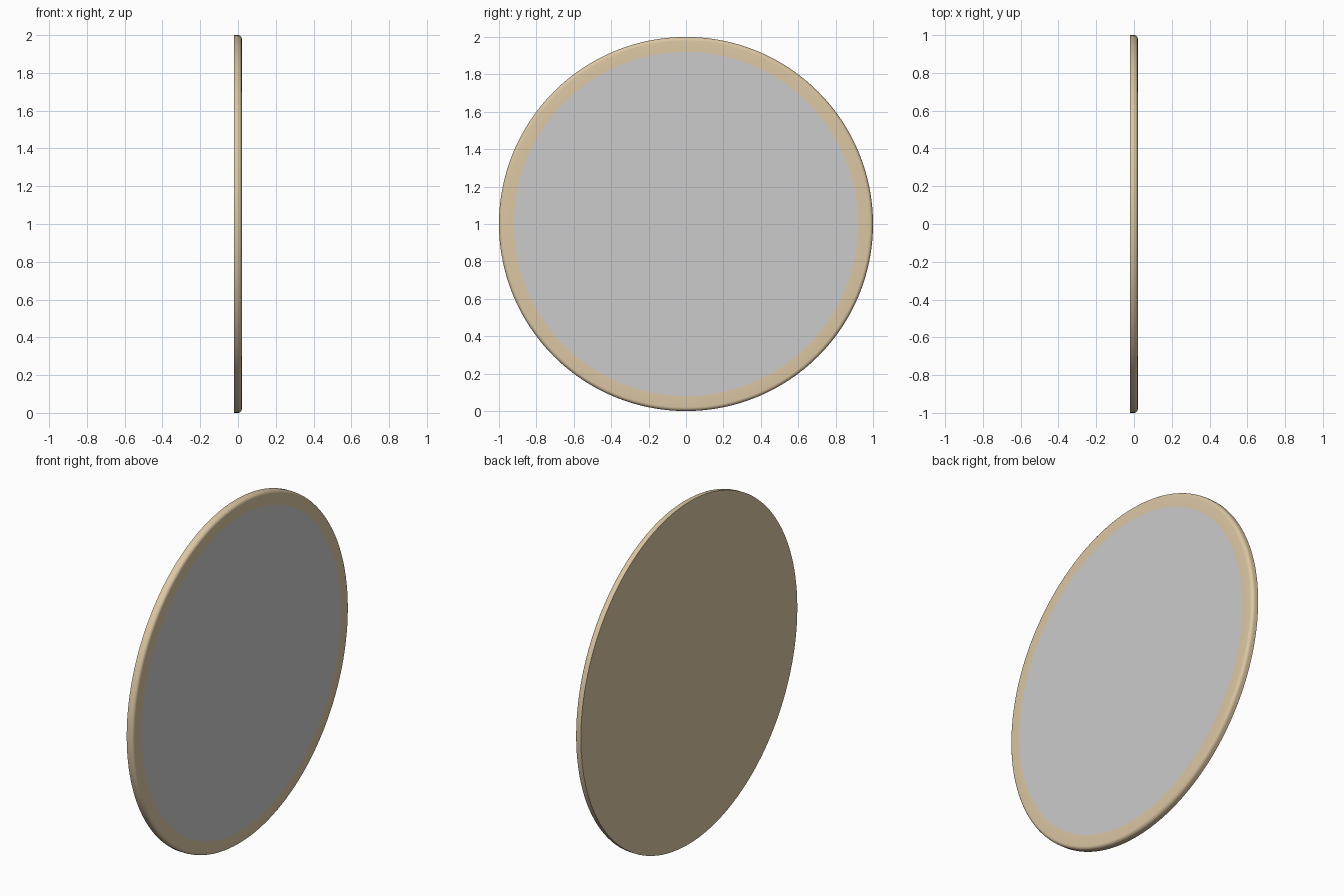
import bpy, bmesh, math

if "Cube" in bpy.data.objects:
    bpy.data.objects.remove(bpy.data.objects["Cube"])

SEGMENTS = 128
HALF = 0.02       # half the thickness
GLASS_R = 0.92


def lathe_x(name, profile, color=None):
    """Revolve (x, radius) points about the x axis at z = 1 and cap both ends."""
    bm = bmesh.new()
    rings = []
    for x, r in profile:
        ring = []
        for i in range(SEGMENTS):
            a = 2 * math.pi * i / SEGMENTS
            ring.append(bm.verts.new((x, r * math.cos(a), 1 + r * math.sin(a))))
        rings.append(ring)
    for a, b in zip(rings, rings[1:]):
        for i in range(SEGMENTS):
            j = (i + 1) % SEGMENTS
            bm.faces.new((a[i], a[j], b[j], b[i]))
    bm.faces.new(rings[0][::-1])
    bm.faces.new(rings[-1])
    bmesh.ops.recalc_face_normals(bm, faces=bm.faces)
    mesh = bpy.data.meshes.new(name)
    bm.to_mesh(mesh)
    bm.free()
    obj = bpy.data.objects.new(name, mesh)
    bpy.context.collection.objects.link(obj)
    if color:
        mat = bpy.data.materials.new(name + "_material")
        mat.diffuse_color = color
        mat.use_nodes = True
        mat.node_tree.nodes["Principled BSDF"].inputs["Base Color"].default_value = mat.diffuse_color
        mesh.materials.append(mat)
    bpy.ops.object.select_all(action='DESELECT')
    obj.select_set(True)
    bpy.context.view_layer.objects.active = obj
    bpy.ops.object.shade_smooth_by_angle(angle=math.radians(30))
    return obj


# Wooden frame: flat back, rounded front rim, shallow seat for the glass
R = 0.02
rim = [(HALF - R + R * math.sin(t), 1 - R + R * math.cos(t))
       for t in (math.pi / 2 * k / 6 for k in range(7))]
lathe_x("frame", [(-HALF, 1.0)] + rim + [(HALF, GLASS_R), (0.015, GLASS_R)],
        (0.72, 0.57, 0.37, 1))

# Mirror glass, flush with the frame front
lathe_x("mirror_glass", [(0.0155, GLASS_R), (HALF, GLASS_R)])
